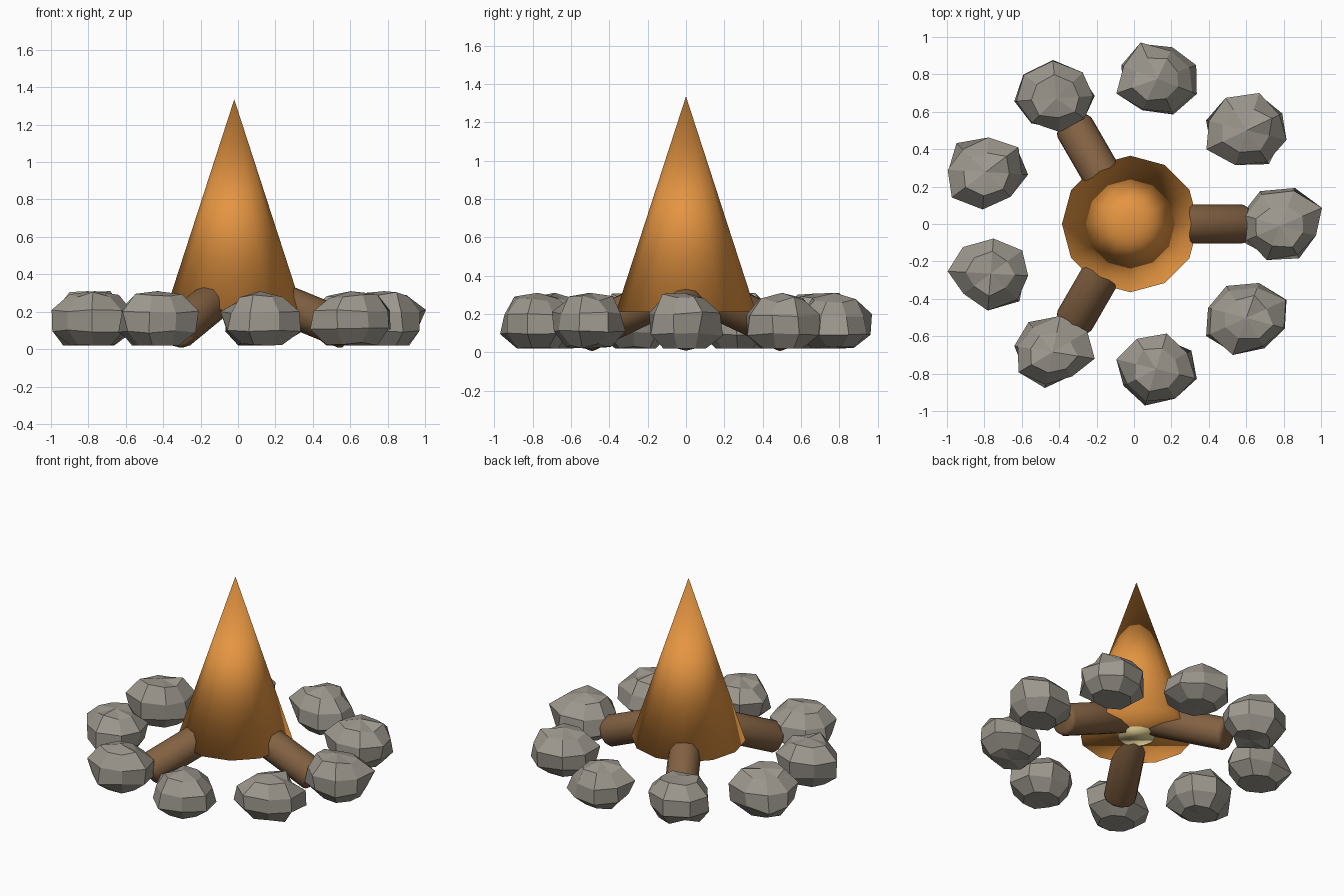
import bpy, bmesh, math, random
from mathutils import Matrix, Vector

if "Cube" in bpy.data.objects:
    bpy.data.objects.remove(bpy.data.objects["Cube"])

random.seed(7)
CX = -0.02  # ring centre in x


def material(name, rgb):
    m = bpy.data.materials.new(name)
    m.diffuse_color = (*rgb, 1.0)
    m.use_nodes = True
    m.node_tree.nodes["Principled BSDF"].inputs["Base Color"].default_value = m.diffuse_color
    return m


STONE = material("grey stone", (0.335, 0.312, 0.27))
WOOD = material("brown wood", (0.225, 0.12, 0.055))
FLAME = material("orange flame", (0.78, 0.30, 0.053))
GLOW = material("pale yellow flame", (0.88, 0.74, 0.36))


def finish(name, bm, mat, smooth):
    bmesh.ops.recalc_face_normals(bm, faces=bm.faces)
    for f in bm.faces:
        f.smooth = smooth
    me = bpy.data.meshes.new(name)
    bm.to_mesh(me)
    bm.free()
    me.materials.append(mat)
    ob = bpy.data.objects.new(name, me)
    bpy.context.collection.objects.link(ob)


def cone(name, mat, sides, r1, r2, depth, matrix, bevel=0):
    bm = bmesh.new()
    bmesh.ops.create_cone(bm, cap_ends=True, segments=sides, radius1=r1,
                          radius2=r2, depth=depth)
    if bevel:  # rounded rims at both ends
        rims = [e for e in bm.edges if abs(e.verts[0].co.z - e.verts[1].co.z) < 1e-4]
        bmesh.ops.bevel(bm, geom=rims, offset=bevel, segments=2, profile=0.5,
                        affect='EDGES')
    bm.transform(matrix)
    finish(name, bm, mat, True)


# flames: outer cone and a small core just showing from below
cone("outer_flame", FLAME, 12, 0.365, 0, 1.125, Matrix.Translation((CX, 0, 0.21 + 0.5625)))
cone("inner_flame", GLOW, 12, 0.12, 0, 0.5, Matrix.Translation((CX, 0, 0.2 + 0.25)))

# three logs leaning together under the flame
for i in range(3):
    a = math.radians(120 * i)
    d = Vector((math.cos(a), math.sin(a), 0))
    inner = Vector((CX, 0, 0.325)) + d * 0.06
    outer = Vector((CX, 0, 0.095)) + d * 0.62
    axis = outer - inner
    mat = Matrix.Translation((inner + outer) / 2) @ axis.to_track_quat('Z', 'Y').to_matrix().to_4x4()
    cone(f"log_{i + 1}", WOOD, 12, 0.105, 0.105, axis.length, mat, bevel=0.025)

# ring of nine rough stones, wider than deep, with flat undersides
for i in range(9):
    a = math.radians(40 * i)
    bm = bmesh.new()
    bmesh.ops.create_uvsphere(bm, u_segments=8, v_segments=5, radius=1)
    spin = Matrix.Rotation(random.uniform(0, 6.28), 3, 'Z')
    pts = [spin @ v.co * random.uniform(0.86, 1.12) for v in bm.verts]
    # bring every stone to the same overall size
    lo = [min(p[k] for p in pts) for k in range(3)]
    hi = [max(p[k] for p in pts) for k in range(3)]
    size = (0.43, 0.385, 0.32)
    centre = (CX + 0.81 * math.cos(a), 0.79 * math.sin(a), 0.15)
    for v, p in zip(bm.verts, pts):
        q = [centre[k] + ((p[k] - lo[k]) / (hi[k] - lo[k]) - 0.5) * size[k] for k in range(3)]
        v.co = (q[0], q[1], max(0.02, q[2]))
    finish(f"stone_{i + 1}", bm, STONE, False)
